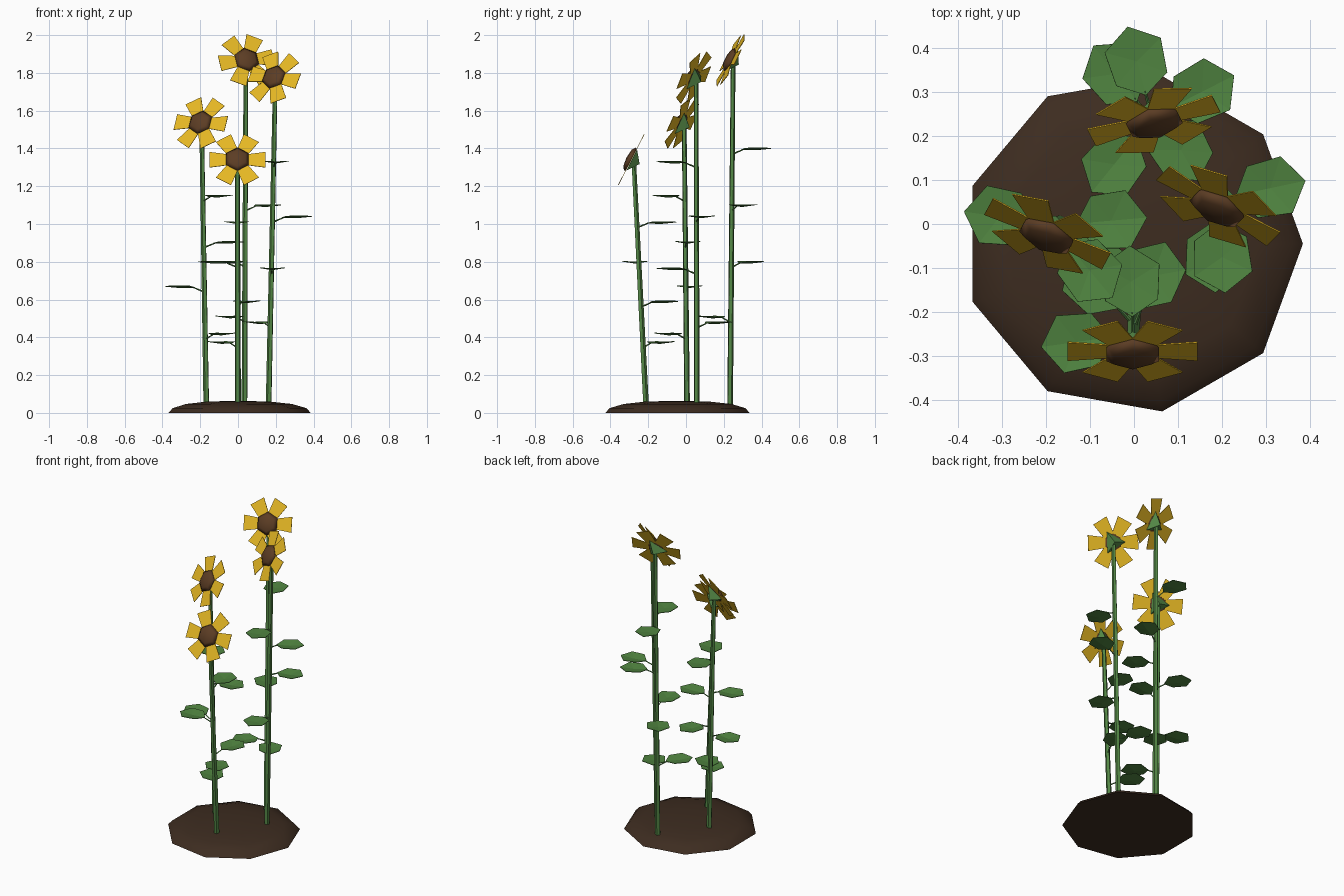
import bpy, bmesh, math
from mathutils import Vector, Matrix

if "Cube" in bpy.data.objects:
    bpy.data.objects.remove(bpy.data.objects["Cube"])


def material(name, r, g, b):
    lin = lambda c: ((c / 255 + 0.055) / 1.055) ** 2.4
    m = bpy.data.materials.new(name)
    m.diffuse_color = (lin(r), lin(g), lin(b), 1)
    m.use_nodes = True
    m.node_tree.nodes["Principled BSDF"].inputs["Base Color"].default_value = m.diffuse_color
    return m


SOIL = material("soil brown", 61, 44, 32)
STEM = material("stem green", 84, 136, 70)
LEAF = material("leaf green", 80, 132, 64)
PETAL = material("petal yellow", 230, 184, 36)
SEED = material("seed brown", 92, 61, 36)


def finish(bm, name, mat, smooth=False):
    bmesh.ops.recalc_face_normals(bm, faces=bm.faces)
    me = bpy.data.meshes.new(name)
    bm.to_mesh(me)
    bm.free()
    me.materials.append(mat)
    for p in me.polygons:
        p.use_smooth = smooth
    ob = bpy.data.objects.new(name, me)
    bpy.context.collection.objects.link(ob)
    return ob


def tube(bm, a, b, r0, r1, sides):
    a, b = Vector(a), Vector(b)
    d = b - a
    rot = d.to_track_quat('Z', 'Y').to_matrix().to_4x4()
    bmesh.ops.create_cone(bm, cap_ends=True, segments=sides, radius1=r0, radius2=r1,
                          depth=d.length, matrix=Matrix.Translation((a + b) / 2) @ rot)


def dome(bm, rings, apex, sides, phase, mat):
    """Stack of (radius, z) rings closed by an apex and a flat base."""
    loops = []
    for r, z in rings:
        loops.append([bm.verts.new(mat @ Vector((r * math.cos(phase + i * math.tau / sides),
                                                 r * math.sin(phase + i * math.tau / sides), z)))
                      for i in range(sides)])
    top = bm.verts.new(mat @ Vector((0, 0, apex)))
    bm.faces.new(loops[0][::-1])
    for i in range(sides):
        j = (i + 1) % sides
        for lo, hi in zip(loops, loops[1:]):
            bm.faces.new((lo[i], lo[j], hi[j], hi[i]))
        bm.faces.new((loops[-1][i], loops[-1][j], top))


def thin(ob, t):
    mod = ob.modifiers.new("thickness", 'SOLIDIFY')
    mod.thickness = t
    mod.offset = 0


def add_leaf(bm, origin, angle):
    """Six-cornered blade with a shallow fold along its midrib."""
    m = Matrix.Translation(origin) @ Matrix.Rotation(angle, 4, 'Z')
    rib = [bm.verts.new(m @ Vector(p)) for p in ((0.05, 0, -0.006), (0.13, 0, -0.008), (0.212, 0, 0))]
    for s in (1, -1):
        e = [bm.verts.new(m @ Vector((x, s * y, z))) for x, y, z in
             ((0.088, 0.06, 0.002), (0.168, 0.066, 0.003))]
        bm.faces.new((rib[0], rib[1], e[0]))
        bm.faces.new((rib[1], e[1], e[0]))
        bm.faces.new((rib[1], rib[2], e[1]))


# Soil mound
bm = bmesh.new()
dome(bm, [(0.388, 0), (0.365, 0.025), (0.29, 0.047), (0.17, 0.06)], 0.064, 9, 0,
     Matrix.Translation((-0.003, -0.045, 0)))
mound = finish(bm, "soil_mound", SOIL, True)
bpy.context.view_layer.objects.active = mound
mound.select_set(True)
bpy.ops.object.shade_smooth_by_angle(angle=math.radians(50))

# name, stem base xy, flower centre, yaw, petal roll, leaves (height, direction)
PLANTS = [
    ("front", (0, -0.213), (-0.003, -0.29, 1.34), 0, 0,
     [(0.375, 133), (0.59, 70), (0.80, 188), (1.01, 92)]),
    ("left", (-0.167, 0.005), (-0.197, -0.022, 1.535), -24, -2,
     [(0.42, -47), (0.67, 172), (0.905, 5), (1.15, -50)]),
    ("back", (0.035, 0.233), (0.045, 0.236, 1.867), 12, 7,
     [(0.51, 231), (0.80, 128), (1.10, 27), (1.40, 105)]),
    ("right", (0.163, 0.057), (0.192, 0.041, 1.775), -27, -8,
     [(0.48, 120), (0.765, 272), (1.04, 12), (1.33, 275)]),
]
TILT = math.radians(27)

for name, base, centre, yaw, roll, leaves in PLANTS:
    yaw, roll = math.radians(yaw), math.radians(roll)
    c = Vector(centre)
    n = Vector((math.sin(yaw) * math.cos(TILT), -math.cos(yaw) * math.cos(TILT), math.sin(TILT)))
    x = Vector((math.cos(yaw), math.sin(yaw), 0))
    head = Matrix.Translation(c) @ Matrix((x, n.cross(x), n)).transposed().to_4x4()
    foot = Vector((*base, 0.045))
    top = c - n * 0.015 - Vector((0, 0, 0.015))

    # Stem with short leaf stalks
    bm = bmesh.new()
    tube(bm, foot, top, 0.016, 0.013, 5)
    blades = bmesh.new()
    for z, ang in leaves:
        a = math.radians(ang)
        p = foot.lerp(top, (z - foot.z) / (top.z - foot.z))
        d = Vector((math.cos(a), math.sin(a), 0))
        tube(bm, p - Vector((0, 0, 0.03)), p + d * 0.06 - Vector((0, 0, 0.006)), 0.005, 0.003, 4)
        add_leaf(blades, p, a)
    finish(bm, name + "_stem", STEM)
    thin(finish(blades, name + "_leaves", LEAF), 0.003)

    # Six petals widening outward
    bm = bmesh.new()
    for i in range(6):
        m = head @ Matrix.Rotation(roll + i * math.tau / 6, 4, 'Z')
        bm.faces.new([bm.verts.new(m @ Vector((px, py, 0))) for px, py in
                      ((0.045, -0.031), (0.148, -0.046), (0.148, 0.046), (0.045, 0.031))])
    thin(finish(bm, name + "_petals", PETAL), 0.003)

    # Seed disc on the face of the flower
    bm = bmesh.new()
    dome(bm, [(0.062, 0), (0.069, 0.008), (0.048, 0.022)], 0.028, 6, roll + math.pi / 6, head)
    finish(bm, name + "_seed_disc", SEED, True)

    # Three-sided green cone behind the flower
    bm = bmesh.new()
    dome(bm, [(0.072, -0.003)], -0.05, 3, math.pi + roll, head)
    finish(bm, name + "_calyx", STEM)
